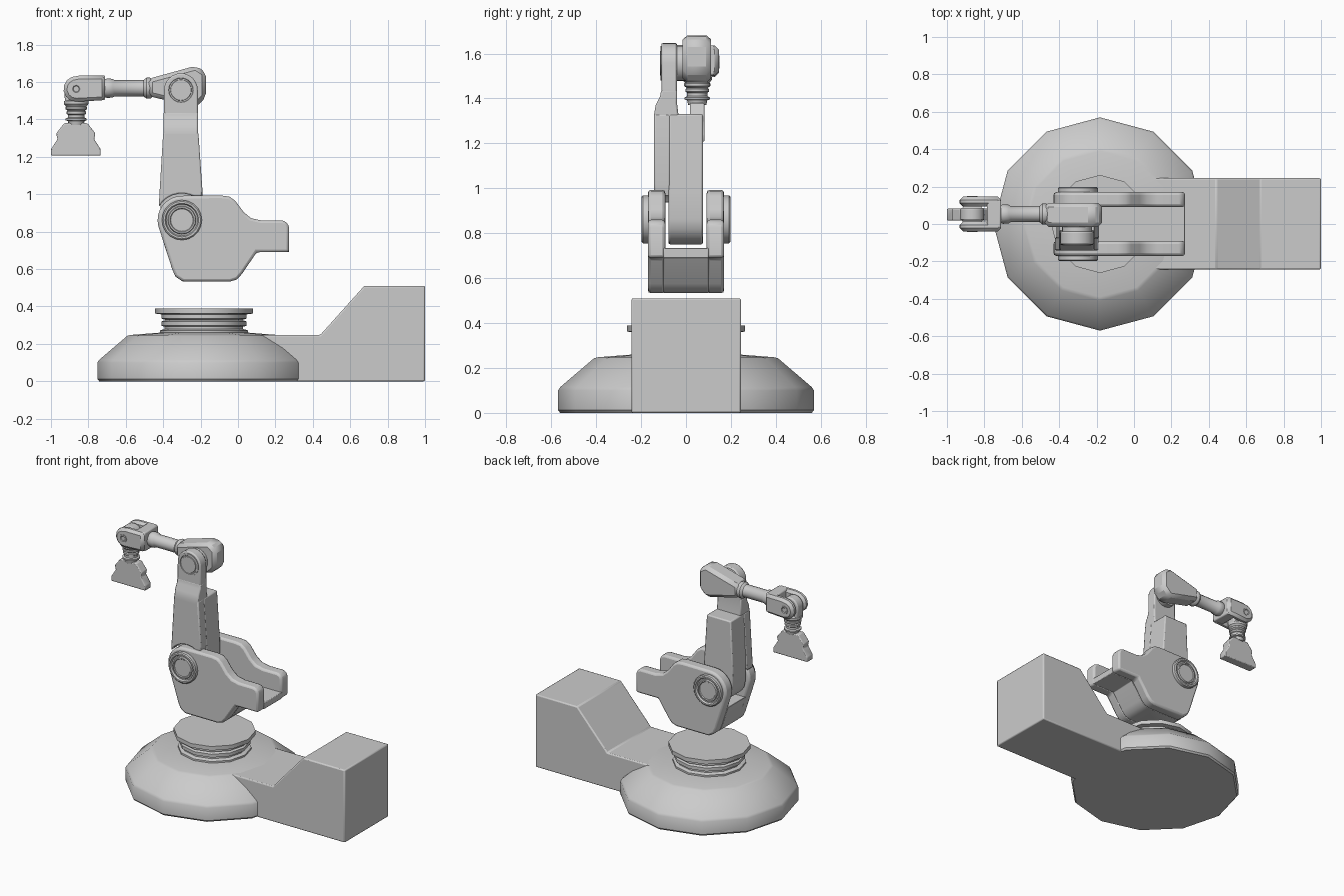
import bpy, bmesh
from math import cos, sin, radians, pi
from mathutils import Matrix, Vector

if "Cube" in bpy.data.objects:
    bpy.data.objects.remove(bpy.data.objects["Cube"])


def finish(name, bm, bevel=0.0, segs=2, angle=35):
    bmesh.ops.remove_doubles(bm, verts=bm.verts, dist=1e-5)
    bmesh.ops.recalc_face_normals(bm, faces=bm.faces)
    me = bpy.data.meshes.new(name)
    bm.to_mesh(me)
    bm.free()
    ob = bpy.data.objects.new(name, me)
    bpy.context.collection.objects.link(ob)
    if bevel:
        m = ob.modifiers.new("bevel", 'BEVEL')
        m.width, m.segments = bevel, segs
        m.limit_method, m.angle_limit = 'ANGLE', radians(32)
    bpy.ops.object.select_all(action='DESELECT')
    ob.select_set(True)
    bpy.context.view_layer.objects.active = ob
    bpy.ops.object.shade_smooth_by_angle(angle=radians(angle))
    return ob


def prism(name, pts, a, b, axis='Y', bevel=0.008, segs=2):
    """Extrude an (x,z) profile along y, or a (y,z) profile along x."""
    bm = bmesh.new()
    put = (lambda p, t: (p[0], t, p[1])) if axis == 'Y' else (lambda p, t: (t, p[0], p[1]))
    lo = [bm.verts.new(put(p, a)) for p in pts]
    hi = [bm.verts.new(put(p, b)) for p in pts]
    bm.faces.new(lo)
    bm.faces.new(hi[::-1])
    for i in range(len(pts)):
        j = (i + 1) % len(pts)
        bm.faces.new((lo[i], lo[j], hi[j], hi[i]))
    return finish(name, bm, bevel, segs)


AXES = {'Z': Matrix(), '-Y': Matrix.Rotation(pi / 2, 3, 'X'),
        'Y': Matrix.Rotation(-pi / 2, 3, 'X'), '-X': Matrix.Rotation(-pi / 2, 3, 'Y')}


def lathe(name, prof, loc, axis='Z', n=16):
    """Revolve (radius, height) points around an axis through loc."""
    bm = bmesh.new()
    rot, loc = AXES[axis].to_3x3(), Vector(loc)
    rings = [[bm.verts.new(rot @ Vector((r * cos(2 * pi * k / n), r * sin(2 * pi * k / n), h)) + loc)
              for k in range(n)] for r, h in prof]
    for lo, hi in zip(rings, rings[1:]):
        for k in range(n):
            j = (k + 1) % n
            bm.faces.new((lo[k], lo[j], hi[j], hi[k]))
    bm.faces.new(rings[0][::-1])
    bm.faces.new(rings[-1])
    return finish(name, bm)


def arc(cx, cz, r, a0, a1, n=8):
    return [(cx + r * cos(radians(a0 + (a1 - a0) * i / n)),
             cz + r * sin(radians(a0 + (a1 - a0) * i / n))) for i in range(n + 1)]


SX, SZ = -0.30, 0.862    # shoulder pivot
EX, EZ = -0.305, 1.557   # elbow pivot
WX, WZ = -0.865, 1.563   # wrist pivot
FY = 0.053               # forearm centre line in y

# Base and turntable
lathe("base", [(.56, 0), (.57, .012), (.57, .10), (.56, .115), (.41, .243), (.39, .248), (.2, .263)],
      (-.182, 0, 0), n=12)
lathe("turntable", [(.235, .25), (.235, .272), (.21, .28), (.21, .292), (.228, .297), (.228, .32),
                    (.205, .328), (.228, .336), (.228, .358), (.262, .362), (.262, .39)],
      (-.182, 0, 0), n=12)
prism("rear_housing", [(.05, 0), (1, 0), (1, .51), (.675, .51), (.44, .248), (.05, .248)], -.243, .245)

# Shoulder bracket: two cheeks and a floor between them
belly = [(-.352, .60), (-.335, .56), (-.294, .533), (-.043, .533), (-.005, .545), (.022, .575),
         (.10, .69), (.273, .69)]
cheek = arc(SX, SZ, .13, 90, 195) + belly + [
    (.273, .825), (.262, .85), (.237, .86), (.125, .86), (.07, .872), (.03, .905), (-.015, .965),
    (-.045, .987), (-.086, .993)]
for side, s in (("front", -1), ("back", 1)):
    prism("bracket_cheek_" + side, cheek, s * .092, s * .17, bevel=.014)
    lathe("shoulder_cap_" + side,
          [(.107, 0), (.107, .024), (.1, .03), (.09, .03), (.084, .018), (.076, .018), (.072, .027), (.064, .027),
           (.06, .022)],
          (SX, s * .168, SZ), '-Y' if s < 0 else 'Y', 20)
prism("bracket_floor", [(-.396, .735)] + belly + [(.273, .735)], -.1, .1, bevel=.004)

# Upper arm: tongue in the bracket, side slab above it and the offset elbow link
prism("upper_arm", arc(SX, SZ, .112, 180, 360) + [(-.19, 1.0), (-.212, 1.33), (-.4, 1.33), (-.415, 1.0)],
      -.078, .075)
prism("upper_arm_side", arc(SX, SZ, .142, 150, 45) + [(-.19, 1.02), (-.212, 1.33), (-.4, 1.33), (-.42, 1.0)],
      -.142, -.07)
prism("upper_arm_taper", [(-.142, 1.3), (-.142, 1.33), (-.135, 1.37), (-.115, 1.41), (-.11, 1.44),
                          (-.04, 1.44), (-.04, 1.38), (-.03, 1.3)], -.398, -.213, 'X')
prism("elbow_link", [(-.398, 1.36), (-.213, 1.36)] + arc(EX, EZ, .09, 0, 180, 12), -.11, -.04)
lathe("elbow_cap", [(.076, 0), (.076, .007), (.066, .007), (.063, .002), (.057, .002), (.055, .008)],
      (EX, -.107, EZ), '-Y', 20)
lathe("elbow_hub", [(.08, 0), (.08, .05)], (EX, -.05, EZ), 'Y', 20)

# Forearm housing and tube
prism("forearm_housing", [(-.48, 1.525), (-.225, 1.465), (-.17, 1.52), (-.17, 1.65), (-.225, 1.687),
                          (-.48, 1.617)], -.015, .112, bevel=.022, segs=1)
lathe("forearm_tube", [(.05, 0), (.056, .01), (.056, .03), (.043, .045), (.043, .2), (.05, .21),
                       (.052, .24), (.045, .26)], (-.46, FY, 1.567), '-X', 12)

# Wrist: fork cheeks, solid rear, tongue and pin
for side, s in (("front", -1), ("back", 1)):
    prism("wrist_fork_" + side, [(-.71, 1.503), (-.71, 1.635), (-.845, 1.635)] +
          arc(WX, WZ, .068, 110, 270, 6), FY + s * .04, FY + s * .093, bevel=.018, segs=1)
    lathe("wrist_pin_" + side, [(.029, 0), (.029, .005), (.02, .005), (.016, .001)],
          (WX, FY + s * .092, WZ), '-Y' if s < 0 else 'Y', 8)
prism("wrist_rear", [(-.71, 1.503), (-.71, 1.635), (-.785, 1.635), (-.785, 1.503)], FY - .075, FY + .075)
prism("wrist_tongue", arc(WX, WZ, .064, 0, 180, 10) + [(-.925, 1.49), (-.805, 1.49)], FY - .033, FY + .033)

# Tool neck and gripper
lathe("tool_neck", [(.04, 1.37), (.045, 1.392), (.056, 1.395), (.056, 1.405), (.045, 1.41), (.045, 1.425),
                    (.052, 1.43), (.052, 1.442), (.046, 1.447), (.058, 1.455), (.058, 1.466),
                    (.054, 1.47), (.065, 1.482), (.065, 1.498), (.05, 1.505)], (WX, FY - .003, 0), n=16)
half = [(.062, 1.38), (.105, 1.325), (.098, 1.295), (.133, 1.24), (.133, 1.207)]
prism("gripper", [(-.867 + x, z) for x, z in half] + [(-.867 - x, z) for x, z in half[::-1]],
      .018, .082, bevel=.006)
